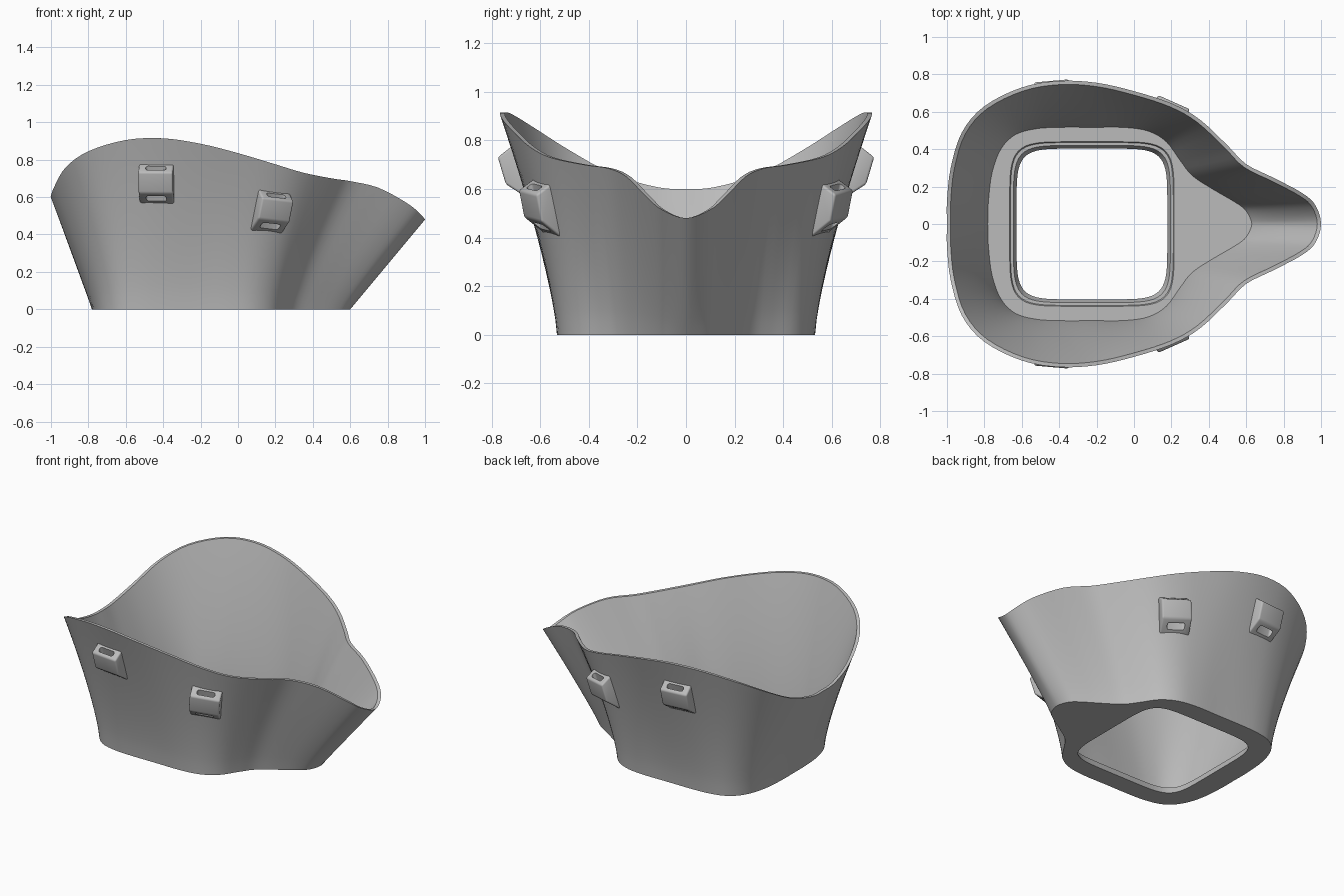
import bpy
import bmesh
from mathutils import Matrix, Vector

if "Cube" in bpy.data.objects:
    bpy.data.objects.remove(bpy.data.objects["Cube"])

grey = bpy.data.materials.new("plain grey")
grey.use_nodes = True
grey.diffuse_color = (0.5, 0.5, 0.5, 1)
grey.node_tree.nodes["Principled BSDF"].inputs["Base Color"].default_value = (0.5, 0.5, 0.5, 1)

FLOOR = 0.06
WALL = 0.02
ROWS = 14
STEPS = 4

# Half outline from spout tip round to the back: rim x, y, z, then base x, y
HALF = [
    (1, 0, .48, .6, 0), (.97, .1, .515, .575, .08), (.9, .165, .57, .52, .13),
    (.75, .245, .65, .41, .2), (.6, .32, .685, .31, .27), (.5, .42, .7, .25, .35),
    (.35, .56, .73, .18, .45), (.2, .645, .775, .08, .51), (0, .71, .835, -.05, .53),
    (-.2, .755, .885, -.22, .53), (-.4, .765, .914, -.4, .53), (-.6, .73, .905, -.53, .522),
    (-.8, .63, .845, -.64, .49), (-.92, .49, .76, -.72, .41), (-.98, .3, .66, -.765, .28),
    (-1, .12, .608, -.78, .12), (-1, 0, .6, -.78, 0),
]


def smooth_ring(half):
    """Mirror the half outline and round it with a closed spline."""
    pts = half + [(p[0], -p[1], p[2], p[3], -p[4]) for p in half[-2:0:-1]]
    n = len(pts)
    ring = []
    for i in range(n):
        quad = [pts[(i + k) % n] for k in (-1, 0, 1, 2)]
        for s in range(STEPS):
            t = s / STEPS
            ring.append([
                b + 0.5 * t * (c - a + t * (2 * a - 5 * b + 4 * c - d + t * (3 * (b - c) + d - a)))
                for a, b, c, d in zip(*quad)])
    return ring


RING = smooth_ring(HALF)
COUNT = len(RING)


def wall_point(i, z):
    """Point of the outer wall on line i at height z."""
    rx, ry, rz, bx, by = RING[i % COUNT]
    flare = 1 + 0.3 * min(1, abs(ry) / 0.5)
    s = max(0, z / rz) ** flare
    return Vector((bx + (rx - bx) * s, by + (ry - by) * s, z))


def inner_point(i, z_share):
    """Point of the inner wall, from the floor (0) to the rim (1)."""
    def height(k):
        return FLOOR + (RING[k % COUNT][2] - FLOOR) * z_share
    p = wall_point(i, height(i))
    tangent = wall_point(i + 1, height(i + 1)) - wall_point(i - 1, height(i - 1))
    inward = Vector((-tangent.y, tangent.x, 0)).normalized()
    return p + inward * WALL


def hole_ring(half_size, z):
    """Rounded square, its points lined up with the wall lines."""
    centre = Vector((-0.225, 0, z))
    ring = []
    for i in range(COUNT):
        d = wall_point(i, 0) - centre
        d.z = 0
        d.normalize()
        reach = half_size / (abs(d.x) ** 6 + abs(d.y) ** 6) ** (1 / 6)
        ring.append(centre + d * reach)
    return ring


def finish(obj, angle=0.6):
    obj.data.materials.append(grey)
    bpy.ops.object.select_all(action='DESELECT')
    obj.select_set(True)
    bpy.context.view_layer.objects.active = obj
    bpy.ops.object.shade_smooth_by_angle(angle=angle)


def make_object(name, bm):
    bmesh.ops.recalc_face_normals(bm, faces=bm.faces)
    mesh = bpy.data.meshes.new(name)
    bm.to_mesh(mesh)
    bm.free()
    obj = bpy.data.objects.new(name, mesh)
    bpy.context.collection.objects.link(obj)
    return obj


# Tub: outer wall, rim, inner wall, floor, ledge and hole as one closed skin
rings = [[wall_point(i, RING[i][2] * r / ROWS) for i in range(COUNT)] for r in range(ROWS + 1)]
rings += [[inner_point(i, 1 - r / ROWS) for i in range(COUNT)] for r in range(ROWS + 1)]
rings += [hole_ring(0.44, FLOOR), hole_ring(0.435, 0.048), hole_ring(0.42, 0.048), hole_ring(0.403, 0)]
bm = bmesh.new()
loops = [[bm.verts.new(p) for p in ring] for ring in rings]
for a, b in zip(loops, loops[1:] + loops[:1]):
    for i in range(COUNT):
        j = (i + 1) % COUNT
        bm.faces.new((a[i], a[j], b[j], b[i]))
finish(make_object("tub", bm))


# Strap loop: wedge profile (along wall, outward) extruded across, with a slot through it
def extrude_profile(name, profile, width):
    bm = bmesh.new()
    face = bm.faces.new([bm.verts.new((-width / 2, n, u)) for u, n in profile])
    out = bmesh.ops.extrude_face_region(bm, geom=[face])
    verts = [v for v in out["geom"] if isinstance(v, bmesh.types.BMVert)]
    bmesh.ops.translate(bm, verts=verts, vec=(width, 0, 0))
    return make_object(name, bm)


def add_bevel(obj, width):
    mod = obj.modifiers.new("rounding", 'BEVEL')
    mod.width = width
    mod.segments = 3


body = extrude_profile("loop_body", [(.118, -.015), (.088, .062), (-.027, .062), (-.118, -.015)], 0.185)
slot = extrude_profile("loop_slot", [(.2, .012), (.2, .043), (-.2, .043), (-.2, .012)], 0.11)
slot.hide_render = True
add_bevel(body, 0.01)
add_bevel(slot, 0.012)
cut = body.modifiers.new("slot", 'BOOLEAN')
cut.operation = 'DIFFERENCE'
cut.solver = 'EXACT'
cut.object = slot
bpy.context.view_layer.update()
loop_mesh = bpy.data.meshes.new_from_object(body.evaluated_get(bpy.context.evaluated_depsgraph_get()))
for helper in (body, slot):
    bpy.data.objects.remove(helper)


def wall_frame(x, z):
    """Frame on the +y wall: across, outward, up along the wall."""
    i = min(range(COUNT // 2), key=lambda k: abs(wall_point(k, z).x - x))
    up = (wall_point(i, z + 0.1) - wall_point(i, z - 0.1)).normalized()
    across = (wall_point(i - 2, z) - wall_point(i + 2, z)).normalized()
    out = up.cross(across).normalized()
    across = out.cross(up)
    frame = Matrix((across, out, up)).transposed().to_4x4()
    p = wall_point(i, z)
    frame.translation = p + across * ((x - p.x) / across.x)
    return frame


# Four strap loops: two on each long wall
for place, x, z in (("rear", -0.435, 0.665), ("spout", 0.175, 0.515)):
    for side, flip in (("back", 1), ("front", -1)):
        mesh = loop_mesh.copy()
        mesh.transform(Matrix.Diagonal((1, flip, 1, 1)) @ wall_frame(x, z))
        if flip < 0:
            mesh.flip_normals()
        mesh.materials.clear()
        obj = bpy.data.objects.new(f"{place}_strap_loop_{side}", mesh)
        bpy.context.collection.objects.link(obj)
        finish(obj)
